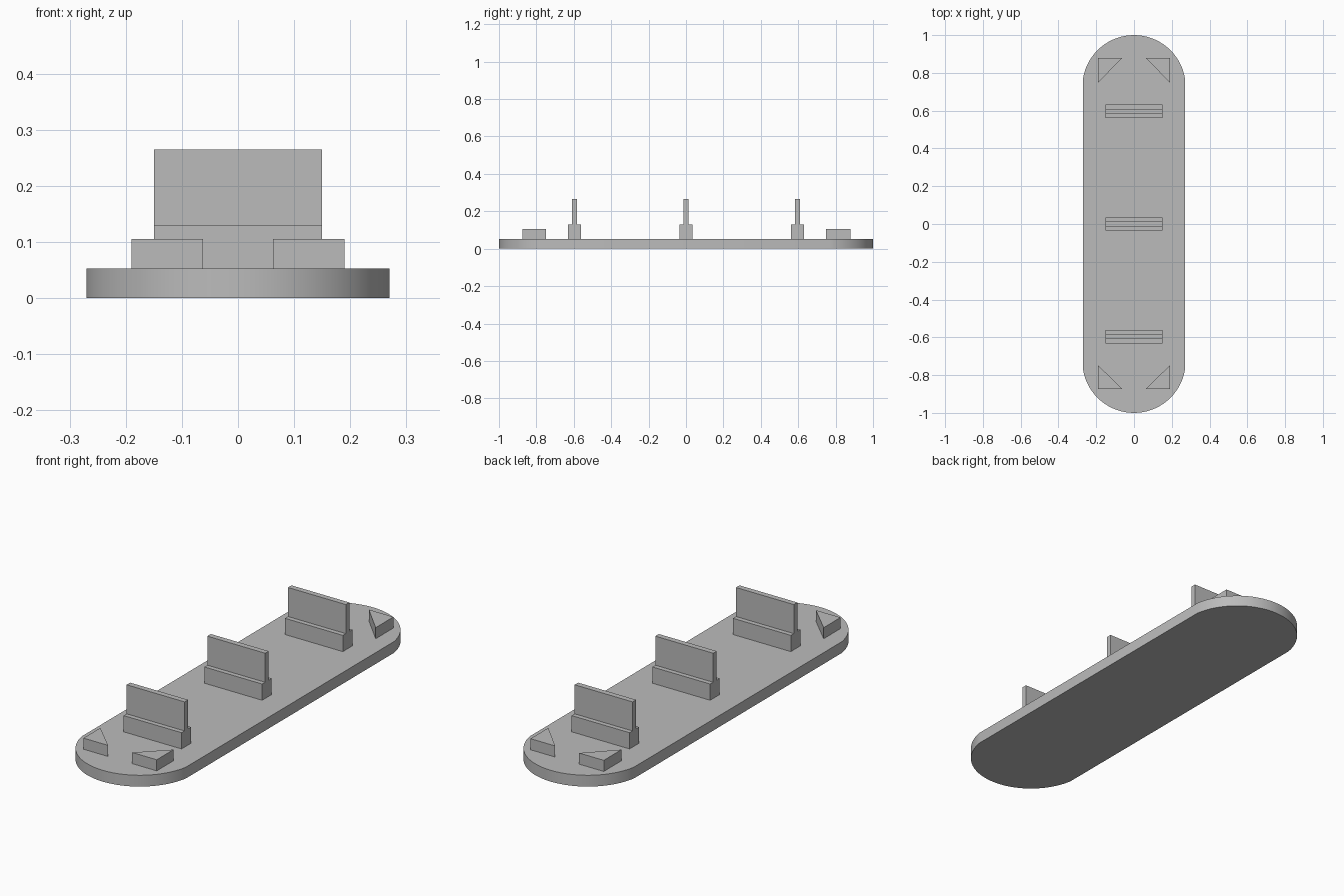
import bpy, bmesh, math

cube = bpy.data.objects.get("Cube")
if cube:
    bpy.data.objects.remove(cube, do_unlink=True)

grey = bpy.data.materials.new("plain grey")
grey.use_nodes = True
grey.diffuse_color = (0.5, 0.5, 0.5, 1)
grey.node_tree.nodes["Principled BSDF"].inputs["Base Color"].default_value = (0.5, 0.5, 0.5, 1)

BASE_TOP = 0.053


def prism(name, outline, bottom, top, axis="z"):
    """Extrude an outline along z, or a y-z profile along x."""
    bm = bmesh.new()
    place = (lambda a, b, c: (a, b, c)) if axis == "z" else (lambda a, b, c: (c, a, b))
    face = bm.faces.new([bm.verts.new(place(a, b, bottom)) for a, b in outline])
    new = bmesh.ops.extrude_face_region(bm, geom=[face])["geom"]
    shift = place(0, 0, top - bottom)
    bmesh.ops.translate(bm, vec=shift, verts=[v for v in new if isinstance(v, bmesh.types.BMVert)])
    bmesh.ops.recalc_face_normals(bm, faces=bm.faces)
    mesh = bpy.data.meshes.new(name)
    bm.to_mesh(mesh)
    bm.free()
    mesh.materials.append(grey)
    obj = bpy.data.objects.new(name, mesh)
    bpy.context.collection.objects.link(obj)
    return obj


# Long slab with rounded ends
half_width, rise, steps = 0.27, 0.23, 32
radius = (half_width ** 2 + rise ** 2) / (2 * rise)
sweep = math.asin(half_width / radius)
if rise > radius:
    sweep = math.pi - sweep
arc = []
for i in range(steps + 1):
    a = sweep * (1 - 2 * i / steps)
    arc.append((radius * math.sin(a), 1 - radius + radius * math.cos(a)))
base = prism("base_slab", arc + [(-x, -y) for x, y in arc], 0, BASE_TOP)
bpy.context.view_layer.objects.active = base
base.select_set(True)
bpy.ops.object.shade_smooth_by_angle(angle=math.radians(30))
base.select_set(False)

# Stepped barriers across the slab: wide foot, thin upright wall
foot, wall, step_z, top_z = 0.035, 0.013, 0.129, 0.265
half = [(foot, BASE_TOP), (foot, step_z), (wall, step_z), (wall, top_z)]
profile = half + [(-y, z) for y, z in reversed(half)]
for name, y in (("front", -0.597), ("middle", 0), ("back", 0.597)):
    barrier = prism(name + "_barrier", profile, -0.15, 0.15, axis="x")
    barrier.location.y = y

# Triangular corner blocks, right angle at the outer corner
for end, outer, inner in (("front", -0.873, -0.748), ("back", 0.88, 0.748)):
    for side, s in (("left", 1), ("right", -1)):
        tri = [(s * 0.19, outer), (s * 0.062, outer), (s * 0.19, inner)]
        prism(f"{end}_{side}_corner_block", tri, BASE_TOP, 0.105)
